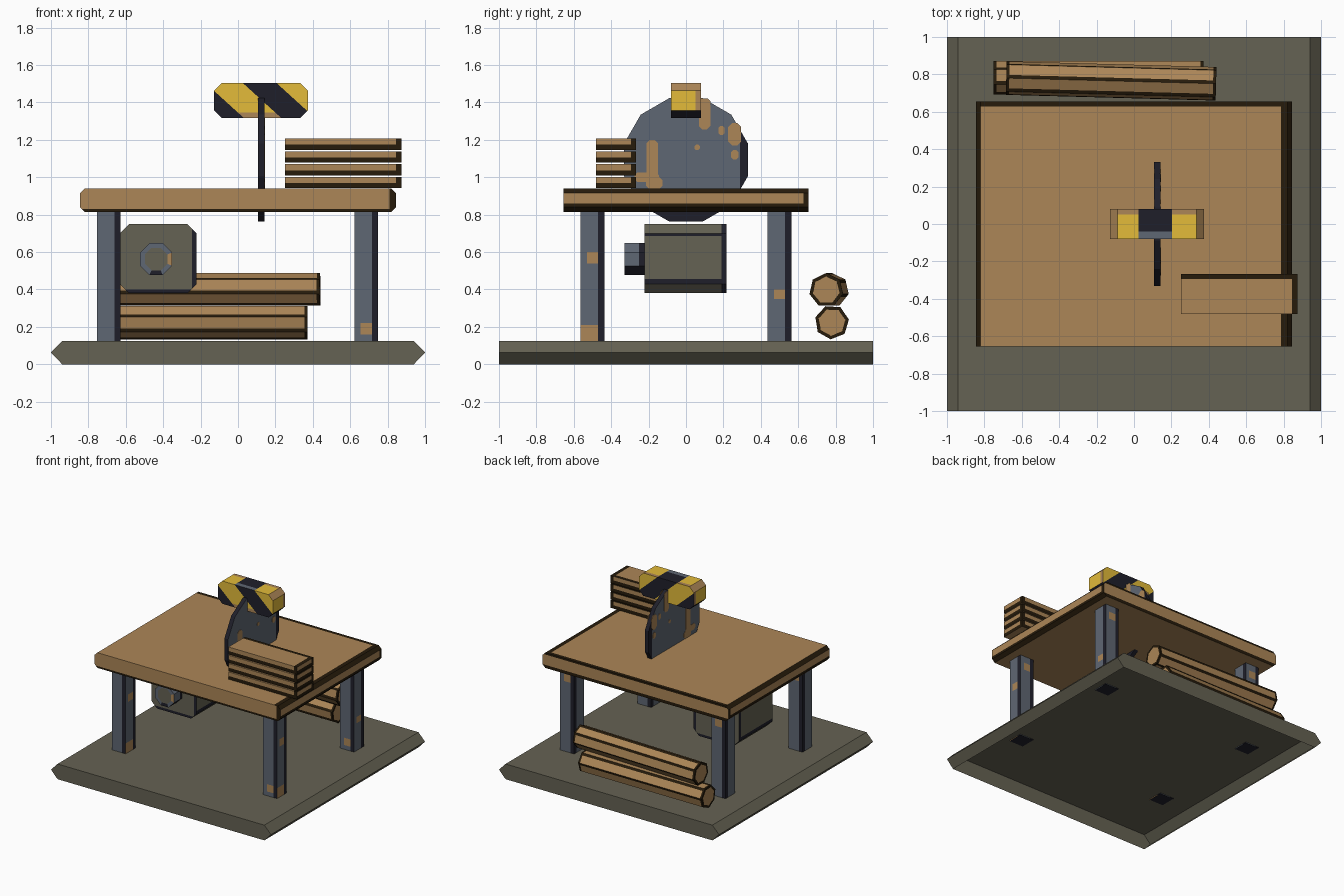
import bpy, bmesh, math
from mathutils import Vector

cube = bpy.data.objects.get("Cube")
if cube:
    bpy.data.objects.remove(cube)


def material(name, hexcode):
    rgb = [int(hexcode[i:i + 2], 16) / 255 for i in (0, 2, 4)]
    lin = [c / 12.92 if c < 0.04 else ((c + 0.055) / 1.055) ** 2.4 for c in rgb]
    mat = bpy.data.materials.new(name)
    mat.use_nodes = True
    mat.diffuse_color = (*lin, 1)
    mat.node_tree.nodes["Principled BSDF"].inputs["Base Color"].default_value = (*lin, 1)
    return mat


WOOD = material("wood_and_rust", "ac8657")
BARK = material("dark_wood_edge", "261b0b")
STONE = material("grey_stone", "656253")
STEEL = material("blue_grey_steel", "5f6773")
NAVY = material("dark_steel_edge", "1f1f2a")
YELLOW = material("warning_yellow", "e3bb3a")

X, Y, Z = Vector((1, 0, 0)), Vector((0, 1, 0)), Vector((0, 0, 1))
PLACE = {  # profile axes for each extrusion axis
    "x": lambda a, b, h: (h, a, b),
    "y": lambda a, b, h: (a, h, b),
    "z": lambda a, b, h: (a, b, h),
}


def prism(name, profile, axis, lo, hi, rule, cuts=(), inset=0):
    """Extrude a profile, slice it along planes, then colour faces by a rule.
    Faces for which the rule gives no colour are left open."""
    bm = bmesh.new()
    rings = [[bm.verts.new(PLACE[axis](a, b, h)) for a, b in profile] for h in (lo, hi)]
    caps = [bm.faces.new(r) for r in rings]
    n = len(profile)
    for i in range(n):
        j = (i + 1) % n
        bm.faces.new((rings[0][i], rings[0][j], rings[1][j], rings[1][i]))
    bmesh.ops.recalc_face_normals(bm, faces=bm.faces)
    if inset:
        bmesh.ops.inset_individual(bm, faces=caps, thickness=inset)
    for point, normal in cuts:
        bmesh.ops.bisect_plane(bm, geom=bm.verts[:] + bm.edges[:] + bm.faces[:],
                               plane_co=point, plane_no=normal)
    bm.normal_update()
    mesh = bpy.data.meshes.new(name)
    slots, opened = [], []
    for f in bm.faces:
        mat = rule(f, f.calc_center_median(), f.normal)
        if mat is None:
            opened.append(f)
            continue
        if mat not in slots:
            slots.append(mat)
            mesh.materials.append(mat)
        f.material_index = slots.index(mat)
    bmesh.ops.delete(bm, geom=opened, context="FACES")
    bm.to_mesh(mesh)
    bm.free()
    obj = bpy.data.objects.new(name, mesh)
    bpy.context.collection.objects.link(obj)
    return obj


def chamfered(a0, a1, b0, b1, c):
    return [(a0 + c, b0), (a1 - c, b0), (a1, b0 + c), (a1, b1 - c),
            (a1 - c, b1), (a0 + c, b1), (a0, b1 - c), (a0, b0 + c)]


def rectangle(a0, a1, b0, b1):
    return [(a0, b0), (a1, b0), (a1, b1), (a0, b1)]


def ngon(n, r, a=0, b=0, turn=0):
    return [(a + r * math.cos(turn + math.tau * i / n),
             b + r * math.sin(turn + math.tau * i / n)) for i in range(n)]


# Base slab with pointed left and right rims, open underneath
prism("base_slab", [(-1, .063), (-.94, 0), (.94, 0), (1, .063), (.94, .125), (-.94, .125)],
      "y", -1, 1, lambda f, c, n: None if n.z < -.9 else STONE)


# Table top with dark worn edges
def table_rule(f, c, n):
    if n.z > .9:
        dark = c.x > .785 or c.y > .627
    elif abs(n.z) > .1:
        dark = abs(n.z) < .9 and (n.x > 0 or n.z > 0)
    elif abs(n.x) > .9:
        dark = c.z < .86 or c.y > .627
    elif n.y < 0:
        dark = c.z < .83 or c.x > .81
    else:
        dark = c.z < .84 or c.z > .925
    return BARK if dark else WOOD


prism("table_top", chamfered(-.845, .845, .815, .94, .025), "y", -.655, .656, table_rule,
      [(X * .785, X), (X * .81, X), (Y * .627, Y)]
      + [(Z * h, Z) for h in (.83, .84, .86, .925)])

# Four square steel legs with dark corners and rust spots
for sx in (-1, 1):
    for sy in (-1, 1):
        cx, cy = (-.69 if sx < 0 else .686), sy * .5

        def leg_rule(f, c, n):
            if abs(n.z) > .9:
                return NAVY
            along, flip = (c.x - cx, n.y > 0) if abs(n.y) > .9 else (c.y - cy, False)
            if (-along if flip else along) > .03:
                return NAVY
            rust = False
            if n.x > .9:
                rust = (.54 < c.z < .6 and along > -.03 or c.z < .21) if sy < 0 \
                    else .35 < c.z < .4 and along > -.03
            elif n.y > .9:
                rust = .7 < c.z < .76 and along < .03
            elif n.y < -.9:
                rust = sx > 0 and .16 < c.z < .22 and along > -.03
            return WOOD if rust else STEEL

        prism(f"{'front' if sy < 0 else 'back'}_{'right' if sx < 0 else 'left'}_leg",
              rectangle(cx - .063, cx + .063, cy - .063, cy + .063),
              "z", .12, .83, leg_rule,
              [(X * (cx + d), X) for d in (-.03, .03)]
              + [(Y * (cy + d), Y) for d in (-.03, .03)]
              + [(Z * h, Z) for h in (.16, .21, .22, .35, .4, .54, .6, .7, .76)])

# Saw blade: twelve sides, dark rim
BX, BZ, HALF = .125, 1.093, .017


def blade_rule(f, c, n):
    worn = abs(n.x) < .9 or c.y > .29 or c.z < .82
    return NAVY if worn else STEEL


prism("saw_blade", ngon(12, .342, 0, BZ, math.pi / 12), "x", BX - HALF, BX + HALF,
      blade_rule, [(Y * .29, Y), (Z * .82, Z)])

# Rust patches on both blade faces: y, z, width, height
patches = [(-.18, 1.08, .06, .24), (-.21, 1, .13, .05), (-.17, .97, .09, .07),
           (.1, 1.33, .06, .15), (.08, 1.4, .1, .04), (.26, 1.23, .07, .12),
           (.06, 1.16, .03, .03), (.19, 1.25, .03, .05), (.26, 1.12, .04, .05)]
for i, (y, z, w, h) in enumerate(patches):
    for side, x in (("left", BX + HALF), ("right", BX - HALF)):
        prism(f"rust_patch_{side}_{i + 1}",
              chamfered(y - w / 2, y + w / 2, z - h / 2, z + h / 2, min(w, h) * .3),
              "x", x - .002, x + .002, lambda f, c, n: WOOD)


# Blade guard with diagonal warning stripes
def guard_rule(f, c, n):
    if abs(n.x) > .9:
        return WOOD if c.y > .05 else YELLOW
    if abs(n.x) > .3:
        return WOOD if n.z > 0 else NAVY
    if n.z < -.9:
        return NAVY
    u = c.x - (1.5 - c.z) * 1.1
    if -.17 < u < .03 or u > .21:
        worn = (n.z > .9 and c.y > .05) or (n.y < -.9 and c.z < 1.345 and u < .03)
        return WOOD if worn else YELLOW
    return STEEL if n.z > .9 and c.y < -.04 else NAVY


prism("blade_guard", chamfered(-.127, .373, 1.318, 1.505, .04), "y", -.08, .08, guard_rule,
      [(Vector((u, 0, 1.5)), Vector((1, 0, 1.1))) for u in (-.17, .03, .21)]
      + [(Y * .05, Y), (Y * -.04, Y), (Z * 1.345, Z)])

# Stack of four planks
for i in range(4):
    z0 = .942 + i * .0683
    mid = z0 + .027

    def plank_rule(f, c, n):
        if n.z < -.9:
            return WOOD
        edge = c.x > .845 or c.y > -.295
        if n.z < .9:
            edge = c.z < mid or (n.x > .9 and c.y > -.295) or (abs(n.y) > .9 and c.x > .845)
        return BARK if edge else WOOD

    prism(f"plank_{i + 1}", rectangle(.25, .875, -.482, -.268), "z",
          z0, z0 + .06, plank_rule, [(X * .845, X), (Y * -.295, Y), (Z * mid, Z)])


# Two seven-sided logs with dark ridges and end rims
def log_rule(f, c, n):
    return BARK if len(f.verts) == 4 and f.calc_area() < .026 else WOOD


for name, place, yaw, turn in (("lower_log", (-.19, .78, .225), 0, -1.64),
                               ("upper_log", (-.122, .765, .396), -.027, 1.57)):
    corners = [Vector(p) for p in ngon(7, .092, turn=turn)]
    ring = []
    for i, p in enumerate(corners):
        ring += [p, p.lerp(corners[(i + 1) % 7], .76)]
    log = prism(name, ring, "x", -.561, .561, log_rule,
                [(X * .545, X), (X * -.545, X)], inset=.018)
    log.location = place
    log.rotation_euler.z = yaw


# Motor box with dark edges
def motor_rule(f, c, n):
    if abs(n.y) > .9:
        dark = c.x > -.245 or c.z < .4
    elif abs(n.x) > .9:
        dark = c.y > .19 or c.z < .455 or c.z > .685
    else:
        dark = abs(n.y) < .1 and c.y > .19
    return NAVY if dark else STONE


prism("motor_box", chamfered(-.632, -.221, .38, .75, .05), "y", -.222, .217, motor_rule,
      [(X * -.245, X), (Y * .19, Y)] + [(Z * h, Z) for h in (.4, .455, .685)])


# Motor shaft: steel rim, rusty side, grey centre
def shaft_rule(f, c, n):
    if n.y < -.9:
        if len(f.verts) > 4:
            return STONE
        return WOOD if c.x > -.38 else NAVY if c.z < .5 else STEEL
    return NAVY if c.y > -.25 or n.z < -.5 else STEEL


prism("motor_shaft", ngon(8, .093, -.438, .562, math.pi / 8), "y", -.328, -.215,
      shaft_rule, [(Y * -.25, Y)], inset=.028)
